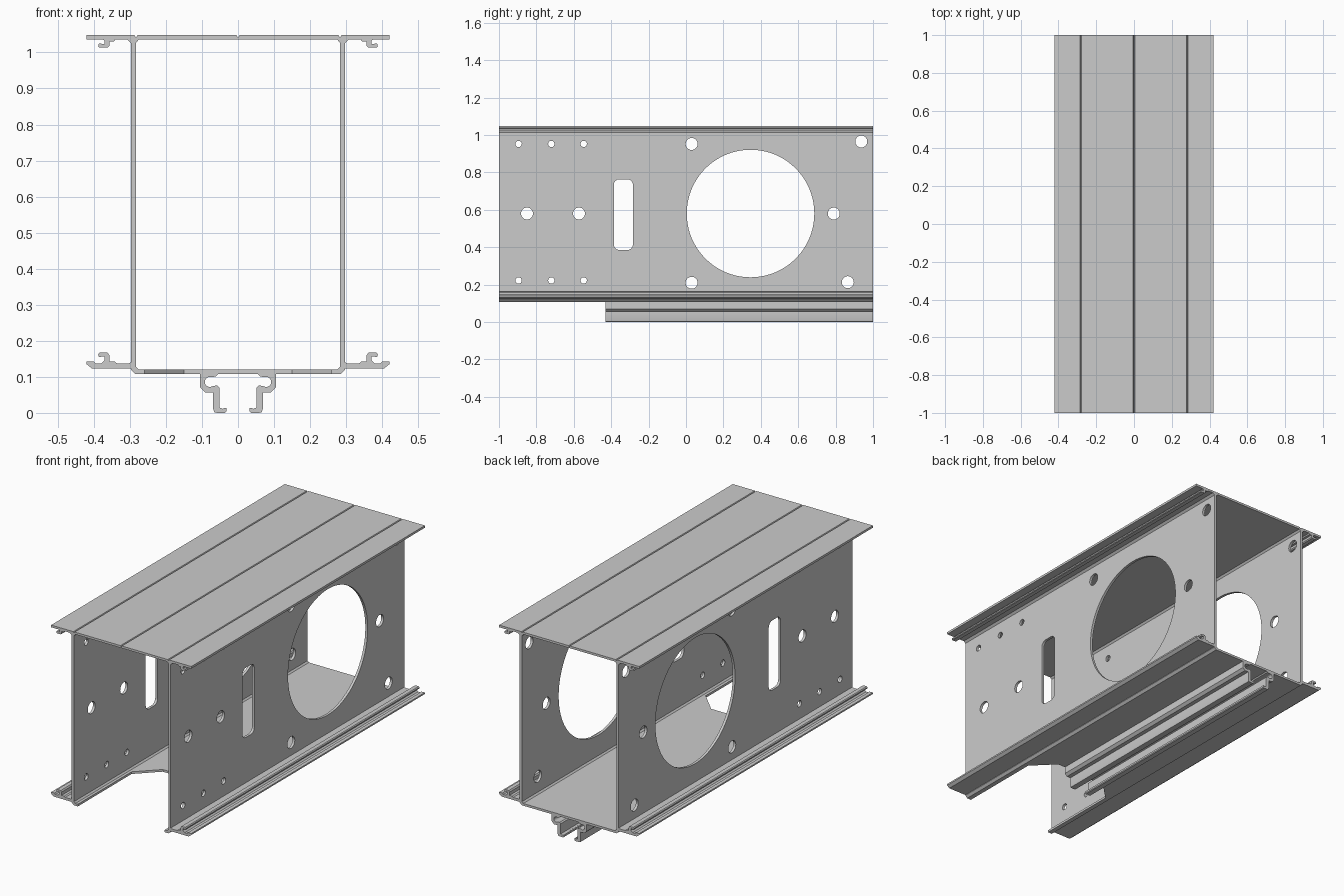
import bpy, bmesh
from math import pi, cos, sin

if "Cube" in bpy.data.objects:
    bpy.data.objects.remove(bpy.data.objects["Cube"])

PROFILE = (pi / 2, 0, 0)        # drawn in x,z and extruded along y
SIDE = (pi / 2, 0, pi / 2)      # drawn in y,z and extruded along x
PLAN = (0, 0, 0)                # drawn in x,y and extruded along z


def plate(name, loops, depth, rot, loc):
    """Filled outline (extra loops are holes), extruded evenly about loc."""
    cu = bpy.data.curves.new(name, 'CURVE')
    cu.dimensions, cu.fill_mode, cu.extrude = '2D', 'BOTH', depth / 2
    for pts in loops:
        sp = cu.splines.new('POLY')
        sp.points.add(len(pts) - 1)
        for p, (a, b) in zip(sp.points, pts):
            p.co = (a, b, 0, 1)
        sp.use_cyclic_u = True
    tmp = bpy.data.objects.new(name + "_outline", cu)
    bpy.context.collection.objects.link(tmp)
    dg = bpy.context.evaluated_depsgraph_get()
    me = bpy.data.meshes.new_from_object(tmp.evaluated_get(dg))
    bpy.data.objects.remove(tmp)
    bm = bmesh.new()
    bm.from_mesh(me)
    bmesh.ops.remove_doubles(bm, verts=bm.verts, dist=1e-5)
    bmesh.ops.recalc_face_normals(bm, faces=bm.faces)
    bm.to_mesh(me)
    bm.free()
    ob = bpy.data.objects.new(name, me)
    bpy.context.collection.objects.link(ob)
    ob.rotation_euler, ob.location = rot, loc
    bpy.ops.object.select_all(action='DESELECT')
    ob.select_set(True)
    bpy.context.view_layer.objects.active = ob
    bpy.ops.object.shade_smooth_by_angle(angle=0.4)
    return ob


def arc(cx, cy, r, a0=0, a1=2 * pi, n=32):
    return [(cx + r * cos(a0 + (a1 - a0) * i / n),
             cy + r * sin(a0 + (a1 - a0) * i / n)) for i in range(n)]


def rounded_rect(x0, x1, y0, y1, r):
    corners = [(x1 - r, y1 - r), (x0 + r, y1 - r), (x0 + r, y0 + r), (x1 - r, y0 + r)]
    return [p for i, (x, y) in enumerate(corners)
            for p in arc(x, y, r, i * pi / 2, (i + 1) * pi / 2, 8)
            + [(x + r * cos((i + 1) * pi / 2), y + r * sin((i + 1) * pi / 2))]]


# Top plate with three grooves and hooked flanges
top = [(0, 1.041), (.004, 1.048), (.279, 1.048), (.283, 1.041), (.287, 1.048),
       (.42, 1.048), (.42, 1.036), (.375, 1.036), (.37, 1.032), (.37, 1.023),
       (.386, 1.025), (.388, 1.016), (.384, 1.013), (.362, 1.013), (.357, 1.018),
       (.357, 1.03), (.345, 1.03), (.34, 1.036), (.308, 1.036), (.297, 1.026),
       (.297, 1.02), (.283, 1.02), (.283, 1.026), (.275, 1.036)]
plate("top_plate", [top + [(-x, z) for x, z in reversed(top[1:])]], 2, PROFILE, (0, 0, 0))

# Floor, notched at the front
floor = [(-.26, -.54), (-.15, -.43), (.15, -.43), (.26, -.54), (.26, 1), (-.26, 1)]
plate("floor", [floor], .012, PLAN, (0, 0, .114))

# Side wall outline and its holes
wall = [[(-1, .14), (1, .14), (1, 1.02), (-1, 1.02)], arc(.345, .58, .341, n=80),
        rounded_rect(-.386, -.284, .385, .763, .03)]
wall += [arc(y, z, .017, n=20) for y in (-.895, -.72, -.547) for z in (.222, .952)]
wall += [arc(y, z, .032, n=28) for y, z in
         [(-.85, .58), (-.572, .58), (.03, .952), (.937, .965),
          (.79, .58), (.03, .21), (.865, .213)]]

# Bottom corner with outward hooked flange
corner = [(.283, .14), (.297, .14), (.304, .137), (.335, .137), (.342, .142),
          (.353, .142), (.357, .146), (.357, .154), (.345, .154), (.345, .16), (.352, .167), (.37, .167),
          (.37, .146), (.378, .142), (.382, .148), (.39, .148), (.39, .14),
          (.42, .143), (.42, .135), (.405, .123), (.297, .123), (.297, .12),
          (.285, .108), (.26, .108), (.26, .12), (.275, .12), (.283, .128)]
# The hook's free arm points outward, away from the wall
corner[5:17] = [(.357, .142), (.357, .16), (.362, .167), (.384, .167), (.388, .163),
                (.386, .155), (.37, .157), (.37, .147), (.375, .142), (.38, .137),
                (.395, .137), (.4, .143)]

# Hanging rail with round screw channel and inward foot
rail = [(.055, .108), (.105, .108), (.105, .07), (.091, .057), (.069, .057),
        (.069, .012), (.066, .002), (.058, 0), (.036, 0), (.032, .004), (.032, .014),
        (.038, .014), (.042, .011), (.051, .015), (.051, .07), (.058, .076), (.066, .075)]
rail += arc(.078, .086, .014, -2.2, 2.2, 14) + [(.068, .1), (.06, .102)]

for s, side in ((-1, "left"), (1, "right")):
    plate(side + "_wall", wall, .014, SIDE, (s * .29, 0, 0))
    plate(side + "_bottom_flange", [[(s * x, z) for x, z in corner]], 2, PROFILE, (0, 0, 0))
    plate(side + "_hanging_rail", [[(s * x, z) for x, z in rail]], 1.43, PROFILE, (0, .285, 0))
